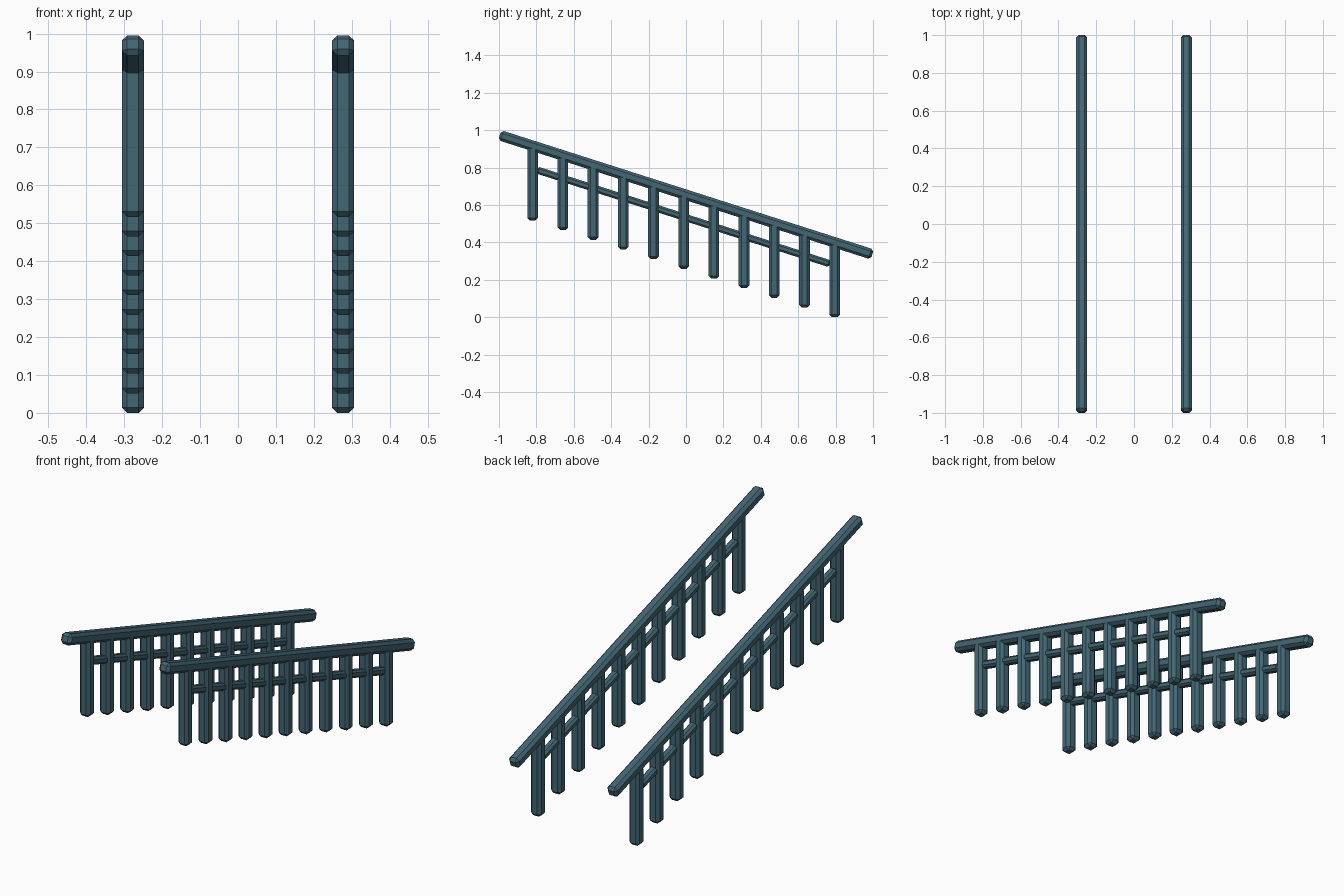
import bpy, bmesh, math
from mathutils import Matrix

if "Cube" in bpy.data.objects:
    bpy.data.objects.remove(bpy.data.objects["Cube"])

SLOPE = math.atan(0.32)
RAIL_Z = 0.654          # handrail centre height at y = 0
N_POSTS, Y0, STEP = 11, -0.82, 0.1615

mat = bpy.data.materials.new("painted_teal")
mat.diffuse_color = (0.055, 0.135, 0.175, 1)
mat.use_nodes = True
mat.node_tree.nodes["Principled BSDF"].inputs["Base Color"].default_value = mat.diffuse_color


def bar(name, size, loc, bevel, tilt=0.0):
    """Box with single-segment chamfers on every edge."""
    bm = bmesh.new()
    bmesh.ops.create_cube(bm, size=1.0, matrix=Matrix.Diagonal((*size, 1)))
    bmesh.ops.bevel(bm, geom=bm.edges[:], offset=bevel, segments=1,
                    affect='EDGES', profile=0.5)
    me = bpy.data.meshes.new(name)
    bm.to_mesh(me)
    bm.free()
    me.materials.append(mat)
    ob = bpy.data.objects.new(name, me)
    ob.location = loc
    ob.rotation_euler.x = -tilt
    bpy.context.collection.objects.link(ob)
    return ob


for side, x in (("left", -0.277), ("right", 0.277)):
    # Sloping handrail
    bar(f"{side}_handrail", (0.058, 2.092, 0.056), (x, 0, RAIL_Z), 0.014, SLOPE)
    # Thinner rail between the end posts
    bar(f"{side}_lower_rail", (0.04, 1.645, 0.038), (x, -0.0135, 0.536), 0.010, SLOPE)
    # Upright posts, stepping down with the slope
    for i in range(N_POSTS):
        y = Y0 + i * STEP
        top = RAIL_Z - 0.32 * y
        bottom = 0.0517 * (N_POSTS - 1 - i)
        bar(f"{side}_post_{i + 1}", (0.058, 0.057, top - bottom),
            (x, y, (top + bottom) / 2), 0.014)
